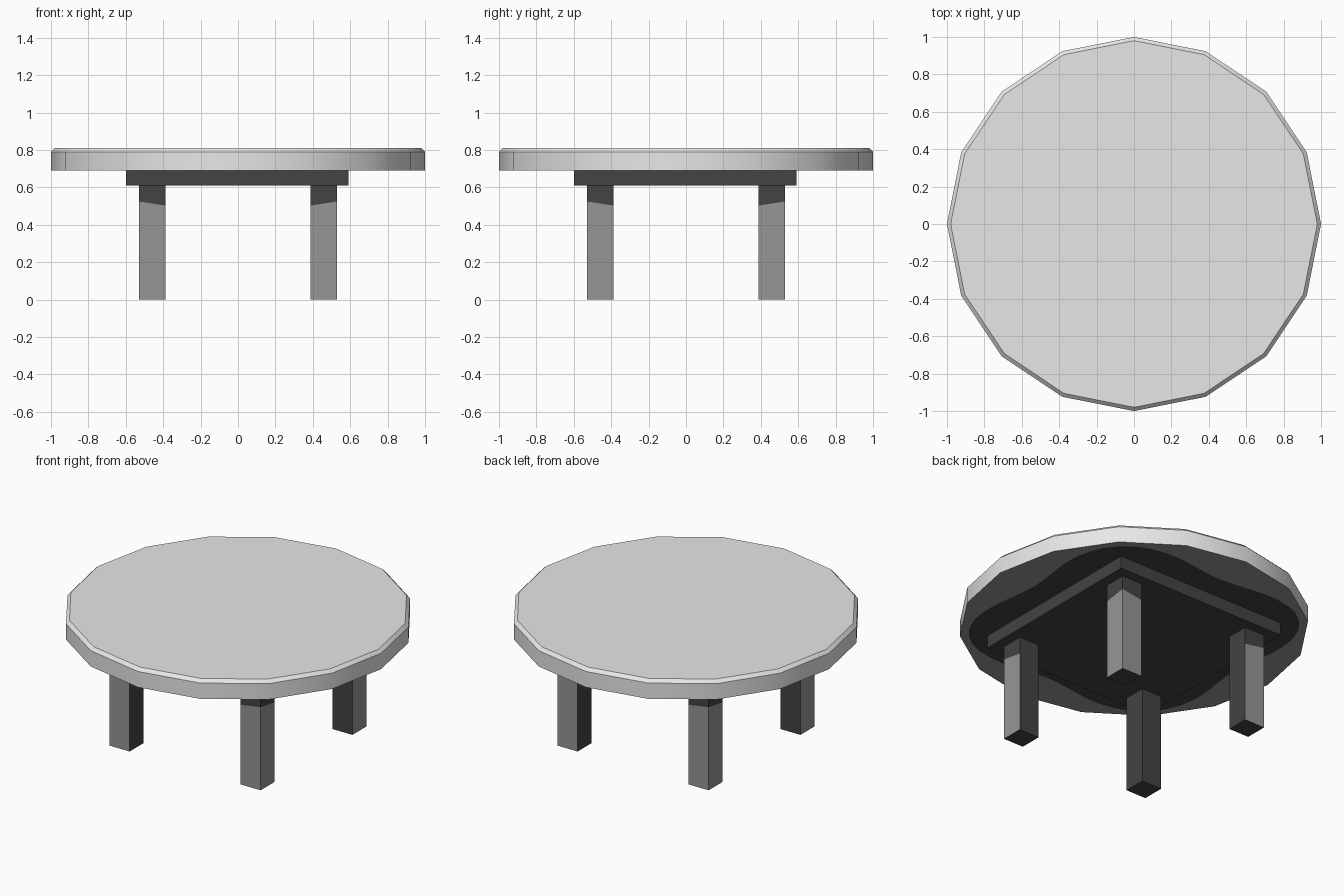
import bpy, bmesh, math
from mathutils import Matrix, Vector

if "Cube" in bpy.data.objects:
    bpy.data.objects.remove(bpy.data.objects["Cube"])


def material(name, value):
    m = bpy.data.materials.new(name)
    m.diffuse_color = (value, value, value, 1)
    m.use_nodes = True
    m.node_tree.nodes["Principled BSDF"].inputs["Base Color"].default_value = m.diffuse_color
    return m


light_grey = material("light grey", 0.8)
dark_grey = material("dark grey", 0.305)
charcoal = material("charcoal", 0.056)


def add_object(name, bm, *mats):
    mesh = bpy.data.meshes.new(name)
    bm.normal_update()
    bm.to_mesh(mesh)
    bm.free()
    for m in mats:
        mesh.materials.append(m)
    ob = bpy.data.objects.new(name, mesh)
    bpy.context.collection.objects.link(ob)
    return ob


def box(centre, size):
    bm = bmesh.new()
    bmesh.ops.create_cube(bm, size=1, matrix=Matrix.Translation(Vector(centre))
                          @ Matrix.Diagonal((*size, 1)))
    return bm


# Tabletop: 16-sided disc with a chamfered upper rim
SIDES, SUB = 16, 4
bm = bmesh.new()


def point(radius, angle, z):
    return bm.verts.new((radius * math.cos(angle), radius * math.sin(angle), z))


rings = [[point(radius, math.tau * i / SIDES, z) for i in range(SIDES)]
         for radius, z in ((1.0, 0.69), (1.0, 0.79), (0.98, 0.81))]
for low, high in zip(rings, rings[1:]):
    for i in range(SIDES):
        j = (i + 1) % SIDES
        bm.faces.new((low[i], low[j], high[j], high[i]))
bm.faces.new(rings[-1])

# Underside: dark grey border around a charcoal four-lobed centre
count = SIDES * SUB
lobe = []
for k in range(count):
    a = math.tau * k / count
    lobe.append(point(0.85 - 0.1 * math.cos(4 * a), a, 0.69))
for i in range(SIDES):
    inner = [lobe[(SUB * i + k) % count] for k in range(SUB + 1)]
    border = bm.faces.new([rings[0][(i + 1) % SIDES], rings[0][i]] + inner)
    border.material_index = 1
bm.faces.new(list(reversed(lobe))).material_index = 2
top = add_object("tabletop", bm, light_grey, dark_grey, charcoal)
bpy.context.view_layer.objects.active = top
top.select_set(True)
bpy.ops.object.shade_smooth_by_angle(angle=math.radians(30))

# Square support under the top
add_object("support_slab", box((-0.003, -0.004, 0.65), (1.19, 1.19, 0.08)), charcoal)

# Four square legs: charcoal inner faces, foot and slanted upper band
for sy, depth in ((-1, "front"), (1, "back")):
    for sx, side in ((-1, "left"), (1, "right")):
        bm = box((sx * 0.458, sy * 0.458, 0.305), (0.14, 0.14, 0.61))
        bmesh.ops.bisect_plane(bm, geom=bm.verts[:] + bm.edges[:] + bm.faces[:],
                               plane_co=(sx * 0.528, sy * 0.528, 0.525),
                               plane_no=(-0.16 * sx, -0.16 * sy, 1))
        bm.normal_update()
        for f in bm.faces:
            outward = f.normal.x * sx + f.normal.y * sy
            if outward < 0.5 or f.calc_center_median().z > 0.5:
                f.material_index = 1
        add_object(f"{depth}_{side}_leg", bm, dark_grey, charcoal)
